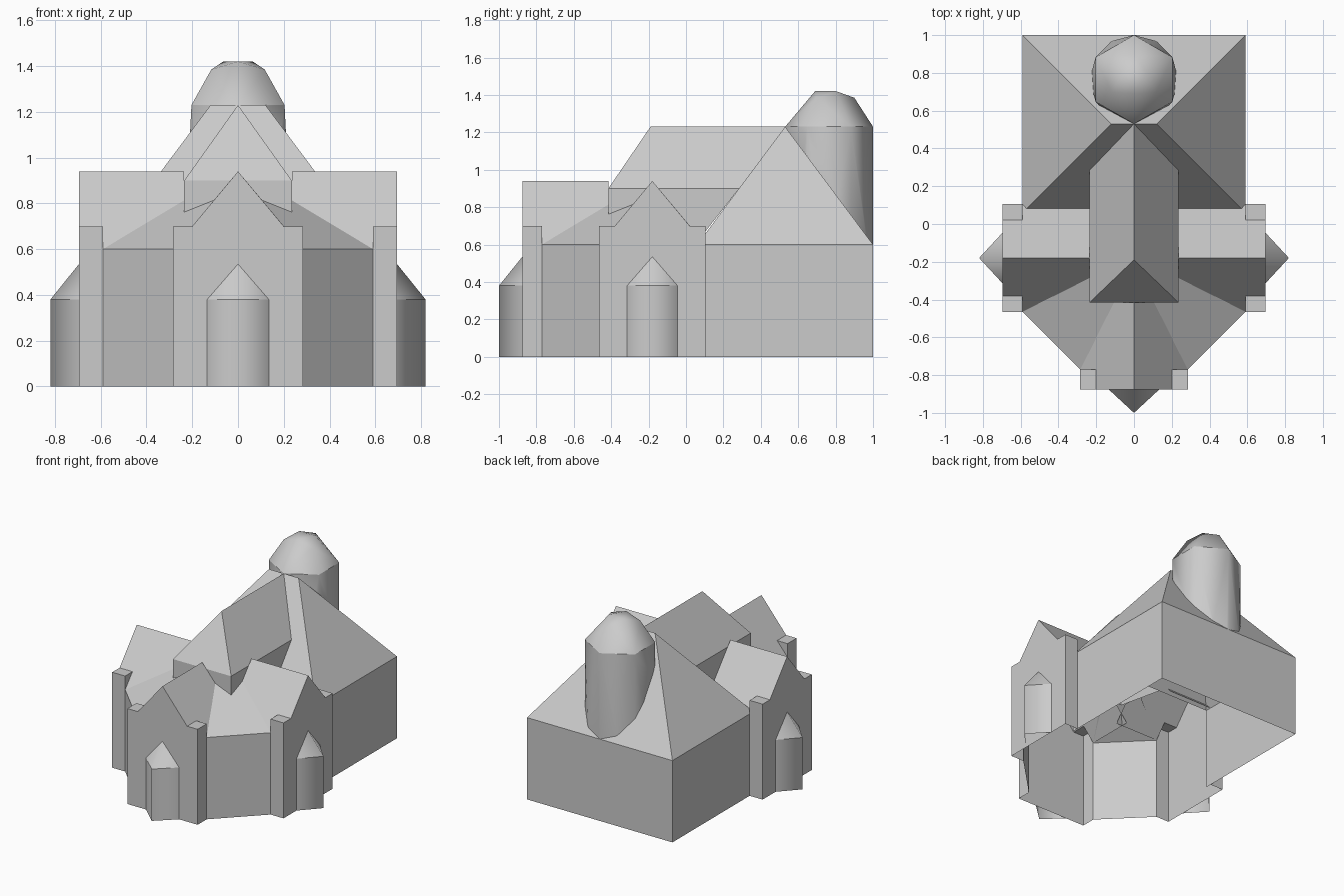
import bpy, bmesh
from math import sin, cos, pi
from mathutils import Vector, Matrix

if "Cube" in bpy.data.objects:
    bpy.data.objects.remove(bpy.data.objects["Cube"])

stone = bpy.data.materials.new("pale_grey_stone")
stone.use_nodes = True
COLOUR = (0.6, 0.6, 0.6, 1)
stone.diffuse_color = COLOUR
stone.node_tree.nodes["Principled BSDF"].inputs["Base Color"].default_value = COLOUR

CROSSING = Vector((0, -0.18, 0))   # centre of the three arms
EAVE, RIDGE, TOP = 0.6, 0.94, 1.23
HALF = 0.59                        # half width of the main block
TOWER = 0.235                      # half width of the raised middle


def finish(name, bm, smooth=False):
    mesh = bpy.data.meshes.new(name)
    for f in bm.faces:
        f.smooth = smooth
    bm.to_mesh(mesh)
    bm.free()
    mesh.materials.append(stone)
    obj = bpy.data.objects.new(name, mesh)
    bpy.context.collection.objects.link(obj)
    return obj


def shell(name, faces, inside, mirrored=(), smooth=False, weld=True):
    """Open shell from outlines; mirrored ones are repeated across x = 0."""
    bm = bmesh.new()
    flipped = [[(-x, y, z) for x, y, z in f] for f in mirrored]
    for outline in list(faces) + list(mirrored) + flipped:
        bm.faces.new([bm.verts.new(p) for p in outline])
    if weld:
        bmesh.ops.remove_doubles(bm, verts=bm.verts, dist=0.0005)
    bm.normal_update()
    for f in bm.faces:
        if f.normal.dot(f.calc_center_median() - Vector(inside)) < 0:
            f.normal_flip()
    return finish(name, bm, smooth)


# Main block with its hipped roof
FRONT, BACK, MID, TIP = 0.06, 1.0, 0.53, 0.12
shell("main_walls",
      [[(-HALF, BACK, 0), (HALF, BACK, 0), (HALF, BACK, EAVE), (-HALF, BACK, EAVE)]],
      (0, MID, 0.3),
      [[(HALF, FRONT, 0), (HALF, BACK, 0), (HALF, BACK, EAVE), (HALF, FRONT, EAVE)]])
shell("main_roof",
      [[(-HALF, y, EAVE), (HALF, y, EAVE), (TIP, MID, TOP), (-TIP, MID, TOP)]
       for y in (FRONT, BACK)],
      (0, MID, 0.3),
      [[(HALF, FRONT, EAVE), (HALF, BACK, EAVE), (TIP, MID, TOP)]])

# Raised middle with a ridge running into the main roof
y0, y1, ze = CROSSING.y - TOWER, 0.284, 0.9
shell("raised_middle",
      [[(-TOWER, y0, 0.72), (TOWER, y0, 0.72), (TOWER, y0, ze), (-TOWER, y0, ze)],
       [(-TOWER, y0, ze), (TOWER, y0, ze), (0, -0.19, TOP)]],
      (0, 0, 0.8),
      [[(TOWER, y0, ze), (TOWER, y1, ze), (TOWER, 0.08, 0.64), (TOWER, y0, 0.72)],
       [(TOWER, y0, ze), (TOWER, y1, ze), (0, MID, TOP), (0, -0.19, TOP)]])

# Slanted front corners: wall and sloping roof
BAY = 0.285                        # half width of an arm


def slope(x, o):
    return (x, CROSSING.y - o, EAVE + 0.35 * (1 - (x + o) / (HALF + BAY)))


a, b = slope(HALF, BAY), slope(BAY, HALF)
shell("slanted_corners", [], (0, -0.18, 0.3),
      [[a, b, (b[0], b[1], 0), (a[0], a[1], 0)],
       [a, slope(TOWER, 0.08), slope(TOWER, TOWER), slope(0.08, TOWER), b]])

# Three gabled arms, each with corner buttresses and a half turret
OUT, INNER, BUTT = 0.695, 0.2, 0.7
for side, angle in (("front", 0), ("left", pi / 2), ("right", -pi / 2)):
    place = Matrix.Translation(CROSSING) @ Matrix.Rotation(angle, 4, "Z")
    gable = [(-BAY, 0), (BAY, 0), (BAY, BUTT), (INNER, BUTT), (0, RIDGE),
             (-INNER, BUTT), (-BAY, BUTT)]
    arm = shell(side + "_arm", [[(x, -OUT, z) for x, z in gable]], (0, -0.4, 0.3),
                [[(0, -TOWER, RIDGE), (0, -OUT, RIDGE), (INNER, -OUT, BUTT),
                  (INNER, -HALF, BUTT), (BAY, -HALF, EAVE), (BAY, -TOWER, EAVE)],
                 [(BAY, -HALF, 0), (BAY, -OUT, 0), (BAY, -OUT, BUTT), (BAY, -HALF, BUTT)],
                 [(INNER, -HALF, BUTT), (BAY, -HALF, BUTT), (BAY, -OUT, BUTT),
                  (INNER, -OUT, BUTT)]])
    arm.matrix_world = place
    back = shell(side + "_buttress_backs", [], (0, -0.65, 0.6),
                 [[(INNER, -HALF, BUTT), (BAY, -HALF, BUTT), (BAY, -HALF, EAVE)]])
    back.matrix_world = place
    w, nose, h = 0.135, -0.82, 0.38
    body = shell(side + "_turret", [], (0, -OUT, 0.2),
                 [[(w, -OUT, 0), (0, nose, 0), (0, nose, h), (w, -OUT, h)]], True)
    cap = shell(side + "_turret_cap", [], (0, -OUT, 0.3),
                [[(w, -OUT, h), (0, nose, h), (0, -OUT, 0.535)]], True)
    body.matrix_world = cap.matrix_world = place


# Domed tower at the back
def ring(n, r, z, start=pi / 2):
    return [(r * cos(start + 2 * pi * i / n), 0.765 + r * sin(start + 2 * pi * i / n), z)
            for i in range(n)]


def hull(name, points, lowest, highest):
    bm = bmesh.new()
    for p in points:
        bm.verts.new(p)
    bmesh.ops.convex_hull(bm, input=bm.verts)
    # open the flat ends, then trim the part below the rear roof slope
    ends = [f for f in bm.faces
            if all(abs(v.co.z - lowest) < 0.001 for v in f.verts)
            or all(abs(v.co.z - highest) < 0.001 for v in f.verts)]
    bmesh.ops.delete(bm, geom=ends, context="FACES")
    bmesh.ops.bisect_plane(bm, geom=bm.verts[:] + bm.edges[:] + bm.faces[:],
                           plane_co=(0, BACK, EAVE - 0.005),
                           plane_no=(0, TOP - EAVE, BACK - MID), clear_inner=True)
    bmesh.ops.recalc_face_normals(bm, faces=bm.faces)
    return finish(name, bm, True)


rim = ring(6, TOWER, TOP)
hull("dome_drum", rim + ring(12, TOWER, EAVE), EAVE, TOP)
hull("dome", rim + ring(3, 0.135, 1.385) + ring(3, 0.075, 1.42, -pi / 2), TOP, 9)
